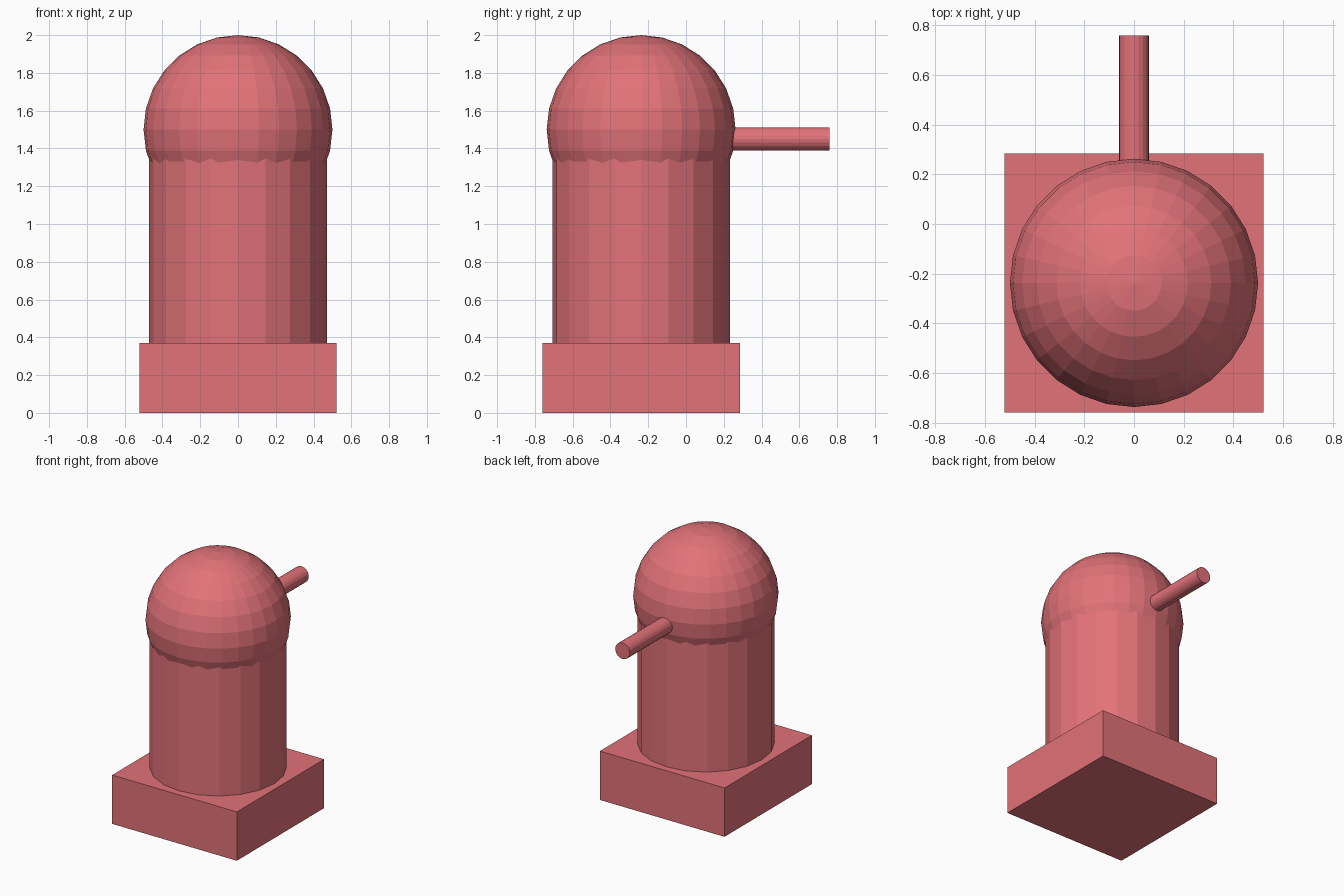
import bpy
from math import pi

cube = bpy.data.objects.get("Cube")
if cube:
    bpy.data.objects.remove(cube, do_unlink=True)

# One flat colour for every part
coral = bpy.data.materials.new("coral red")
coral.use_nodes = True
colour = (0.76, 0.17, 0.19, 1.0)
coral.diffuse_color = colour
coral.node_tree.nodes["Principled BSDF"].inputs["Base Color"].default_value = colour

AXIS_Y = -0.2375  # shared centre line of base, body and dome


def finish(name):
    """Name the newest primitive, colour it and keep its faces flat."""
    obj = bpy.context.active_object
    obj.name = name
    obj.data.materials.append(coral)
    bpy.ops.object.shade_flat()
    return obj


# Square base block
bpy.ops.mesh.primitive_cube_add(size=1, location=(0, AXIS_Y, 0.185))
base = finish("base")
base.scale = (1.045, 1.045, 0.37)

# Faceted cylindrical body, running up into the dome
body_bottom, body_top = 0.3, 1.5
bpy.ops.mesh.primitive_cylinder_add(
    vertices=20, radius=0.47, depth=body_top - body_bottom,
    location=(0, AXIS_Y, (body_bottom + body_top) / 2))
finish("body")

# Faceted ball head
bpy.ops.mesh.primitive_uv_sphere_add(
    segments=28, ring_count=14, radius=0.5, location=(0, AXIS_Y, 1.5))
finish("head")

# Rod sticking out of the back of the head
rod_start, rod_end = AXIS_Y, 0.76
bpy.ops.mesh.primitive_cylinder_add(
    vertices=20, radius=0.061, depth=rod_end - rod_start,
    location=(0, (rod_start + rod_end) / 2, 1.45), rotation=(pi / 2, 0, 0))
finish("rod")
